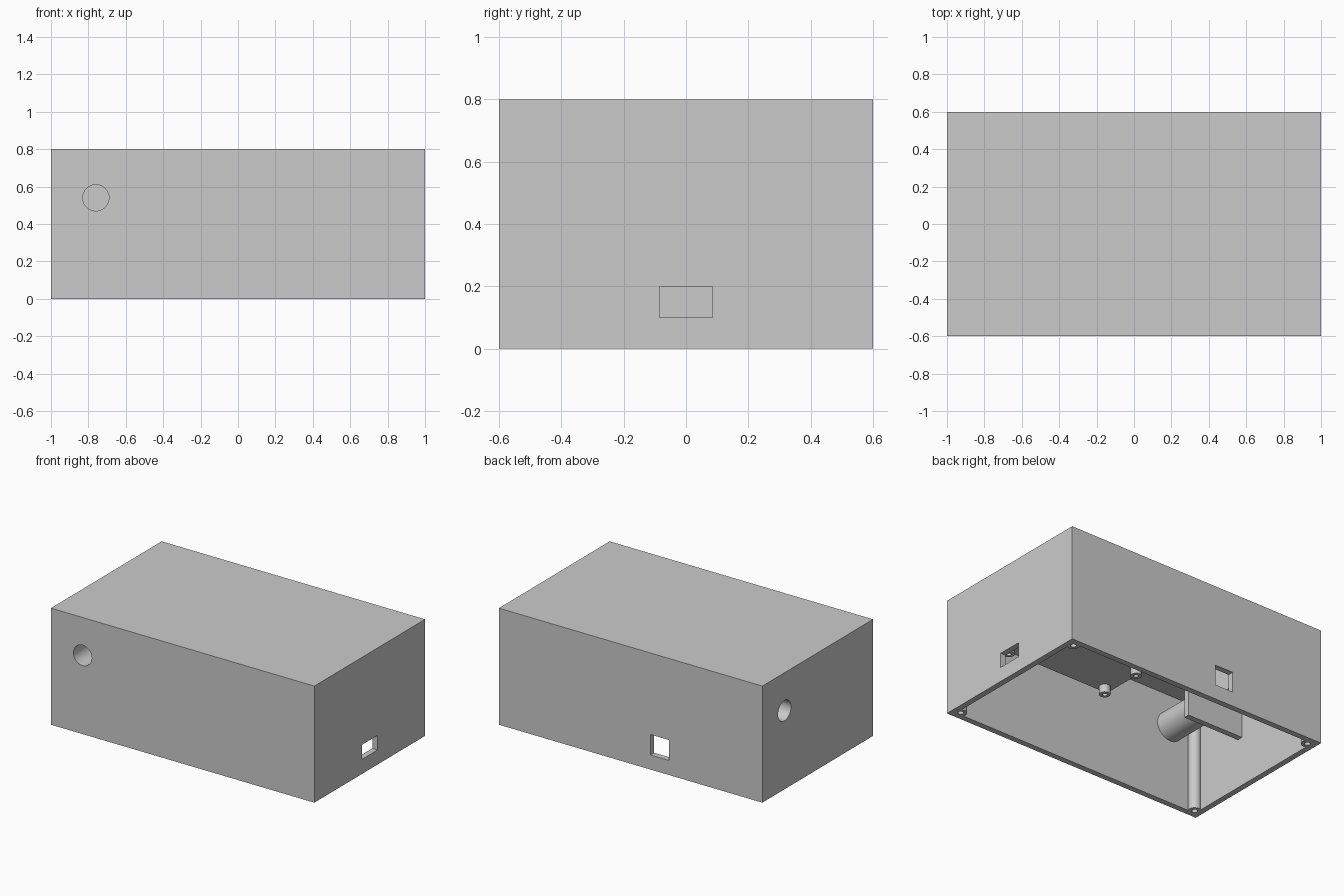
import bpy
import math
from mathutils import Vector

if "Cube" in bpy.data.objects:
    bpy.data.objects.remove(bpy.data.objects["Cube"], do_unlink=True)

grey = bpy.data.materials.new("case grey")
grey.use_nodes = True
COLOUR = (0.6, 0.6, 0.6, 1)
grey.diffuse_color = COLOUR
grey.node_tree.nodes["Principled BSDF"].inputs["Base Color"].default_value = COLOUR

W, D, H, T = 1.0, 0.6, 0.8, 0.04   # half width, half depth, height, wall
HOLE_Z, HOLE_R = 0.54, 0.07
INSET = 0.24                       # distance of each port from the nearest corner


def finish(name):
    ob = bpy.context.object
    ob.name = name
    ob.data.materials.append(grey)
    return ob


def box(name, lo, hi):
    lo, hi = Vector(lo), Vector(hi)
    bpy.ops.mesh.primitive_cube_add(size=1, location=(lo + hi) / 2)
    bpy.context.object.scale = hi - lo
    bpy.ops.object.transform_apply(location=False, rotation=False, scale=True)
    return finish(name)


def rod(name, start, end, radius):
    start, end = Vector(start), Vector(end)
    axis = end - start
    bpy.ops.mesh.primitive_cylinder_add(
        vertices=48, radius=radius, depth=axis.length, location=(start + end) / 2,
        rotation=axis.to_track_quat("Z", "Y").to_euler())
    return finish(name)


def combine(target, tool, operation):
    mod = target.modifiers.new(operation.lower(), "BOOLEAN")
    mod.operation, mod.object, mod.solver = operation, tool, "EXACT"
    bpy.context.view_layer.objects.active = target
    bpy.ops.object.modifier_apply(modifier=mod.name)
    bpy.data.objects.remove(tool, do_unlink=True)


def smooth(ob):
    bpy.ops.object.select_all(action="DESELECT")
    ob.select_set(True)
    bpy.context.view_layer.objects.active = ob
    bpy.ops.object.shade_smooth_by_angle(angle=math.radians(30))


# Open-bottomed shell
case = box("case_shell", (-W, -D, 0), (W, D, H))
combine(case, box("cavity", (T - W, T - D, -0.1), (W - T, D - T, H - T)), "DIFFERENCE")

# Corner screw posts with blind holes
corners = [(sx * (W - 0.06), sy * (D - 0.06)) for sx in (-1, 1) for sy in (-1, 1)]
for x, y in corners:
    combine(case, rod("post", (x, y, 0), (x, y, H - T / 2), 0.04), "UNION")
for x, y in corners:
    combine(case, rod("bore", (x, y, -0.1), (x, y, 0.3), 0.018), "DIFFERENCE")

# Connector cut-outs in the left wall and the back wall
combine(case, box("cut", (W - 0.06, -0.085, 0.1), (W + 0.1, 0.085, 0.2)), "DIFFERENCE")
combine(case, box("cut", (-0.29, D - 0.06, 0.1), (-0.15, D + 0.1, 0.24)), "DIFFERENCE")

# Round ports, each with an inner sleeve closed by an end plate
ports = {
    "front": ((INSET - W, -D, HOLE_Z), Vector((0, 1, 0))),
    "side": ((-W, D - INSET, HOLE_Z), Vector((1, 0, 0))),
}
for name, (start, way) in ports.items():
    start = Vector(start)
    combine(case, rod("cut", start - way * 0.1, start + way * 0.06, HOLE_R), "DIFFERENCE")
    sleeve = rod(name + "_sleeve", start + way * T, start + way * 0.46, 0.1)
    combine(sleeve, rod("cut", start, start + way * 0.5, HOLE_R), "DIFFERENCE")
    smooth(sleeve)
box("front_end_plate", (T - W, -0.15, 0.34), (-0.53, -0.11, H - T))
box("side_end_plate", (-0.55, 0.15, 0.34), (-0.51, D - T, H - T))

# Circuit board mounting block with standoffs
box("board_block", (0.05, -0.2, 0.32), (W - T, 0.2, H - T))
for x in (0.11, 0.88):
    for y in (-0.15, 0.15):
        standoff = rod("standoff", (x, y, 0.265), (x, y, 0.33), 0.035)
        combine(standoff, rod("cut", (x, y, 0.2), (x, y, 0.31), 0.015), "DIFFERENCE")
        smooth(standoff)

smooth(case)
